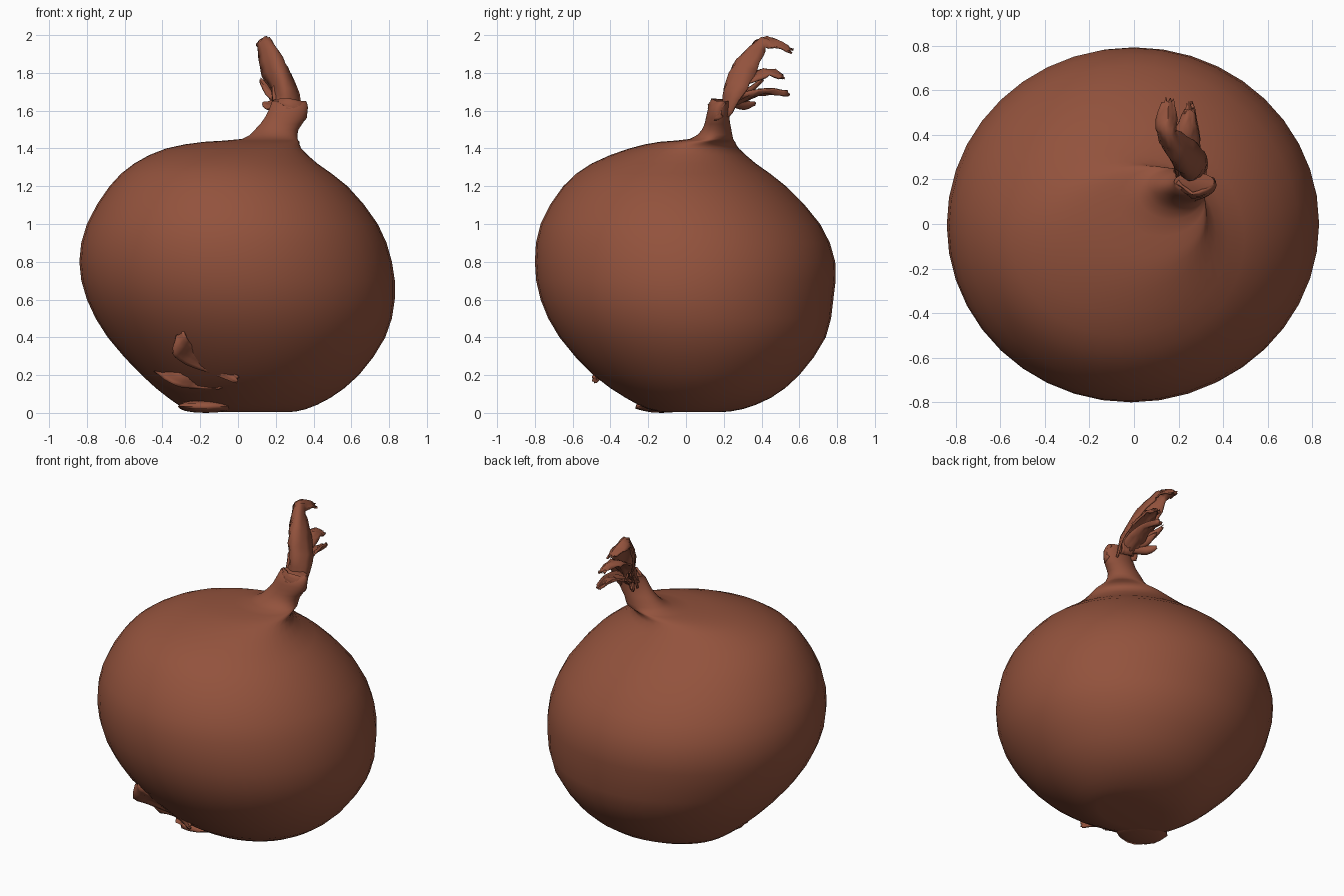
import bpy, bmesh, math, random
from mathutils import Vector

random.seed(4)
if "Cube" in bpy.data.objects:
    bpy.data.objects.remove(bpy.data.objects["Cube"], do_unlink=True)

SKIN = (0.29, 0.085, 0.046, 1)
mat = bpy.data.materials.new("onion_skin_brown")
mat.use_nodes = True
mat.diffuse_color = SKIN
bsdf = mat.node_tree.nodes["Principled BSDF"]
bsdf.inputs["Base Color"].default_value = SKIN
bsdf.inputs["Roughness"].default_value = 0.7


def finish(name, bm, angle):
    """Turn a bmesh into a smooth shaded object."""
    bmesh.ops.recalc_face_normals(bm, faces=bm.faces)
    mesh = bpy.data.meshes.new(name)
    bm.to_mesh(mesh)
    bm.free()
    mesh.materials.append(mat)
    ob = bpy.data.objects.new(name, mesh)
    bpy.context.collection.objects.link(ob)
    bpy.ops.object.select_all(action="DESELECT")
    bpy.context.view_layer.objects.active = ob
    ob.select_set(True)
    bpy.ops.object.shade_smooth_by_angle(angle=math.radians(angle))
    return ob


def spline(rows, steps):
    """Catmull-Rom through rows of equal length."""
    out = []
    for i in range(len(rows) - 1):
        a, b = rows[max(i - 1, 0)], rows[i]
        c, d = rows[i + 1], rows[min(i + 2, len(rows) - 1)]
        for k in range(steps):
            t = k / steps
            out.append([q + t / 2 * (r - p + t * (2*p - 5*q + 4*r - s + t * (3*(q - r) + s - p)))
                        for p, q, r, s in zip(a, b, c, d)])
    return out + [list(rows[-1])]


# Bulb and neck sections: height, x from, x to, y from, y to
sections = spline([
    (0.005, -0.16, 0.28, -0.12, 0.2),
    (0.02, -0.27, 0.36, -0.2, 0.3),
    (0.08, -0.37, 0.49, -0.32, 0.45),
    (0.2, -0.51, 0.64, -0.49, 0.6),
    (0.4, -0.69, 0.78, -0.67, 0.74),
    (0.6, -0.8, 0.83, -0.77, 0.78),
    (0.8, -0.84, 0.815, -0.8, 0.79),
    (1.0, -0.8, 0.74, -0.77, 0.71),
    (1.2, -0.68, 0.58, -0.65, 0.53),
    (1.32, -0.55, 0.42, -0.5, 0.37),
    (1.4, -0.38, 0.335, -0.3, 0.28),
    (1.435, -0.18, 0.325, -0.14, 0.26),
    (1.45, 0.02, 0.315, 0.02, 0.25),
    (1.5, 0.09, 0.32, 0.085, 0.24),
    (1.56, 0.14, 0.36, 0.105, 0.23),
    (1.62, 0.17, 0.37, 0.12, 0.23),
    (1.65, 0.18, 0.36, 0.15, 0.23)], 2)


def front_y(x, z):
    """Front surface of the bulb at a given x and height."""
    _, x0, x1, y0, y1 = min(sections, key=lambda s: abs(s[0] - z))
    u = (2 * x - x0 - x1) / (x1 - x0)
    return (y0 + y1) / 2 - (y1 - y0) / 2 * math.sqrt(max(0, 1 - u * u))


SEGMENTS = 40
bm = bmesh.new()
rings = []
for z, x0, x1, y0, y1 in sections:
    ring = []
    for k in range(SEGMENTS):
        a = math.tau * k / SEGMENTS
        ring.append(bm.verts.new(((x0 + x1) / 2 + (x1 - x0) / 2 * math.cos(a),
                                  (y0 + y1) / 2 + (y1 - y0) / 2 * math.sin(a), z)))
    rings.append(ring)
for low, high in zip(rings, rings[1:]):
    for k in range(SEGMENTS):
        n = (k + 1) % SEGMENTS
        bm.faces.new((low[k], low[n], high[n], high[k]))
bm.faces.new(rings[0])
bm.faces.new(rings[-1])
finish("bulb_and_neck", bm, 50)


def leaf(name, rows, side, rough=0.008, thick=0.012, across=8):
    """Cupped dry strip; each row is x, y, z, half width, cup depth."""
    side = Vector(side).normalized()
    path = spline(rows, 3)
    bm = bmesh.new()
    grid = []
    for i, (x, y, z, w, cup) in enumerate(path):
        ahead, back = path[min(i + 1, len(path) - 1)], path[max(i - 1, 0)]
        along = (Vector(ahead[:3]) - Vector(back[:3])).normalized()
        normal = side.cross(along).normalized()
        strip = []
        for k in range(across + 1):
            u = 2 * k / across - 1
            ragged = 1 + random.uniform(-6, 6) * rough * abs(u) ** 3
            p = Vector((x, y, z)) + side * w * u * ragged + normal * cup * u * u
            p += normal * random.uniform(-rough, rough)
            if i == len(path) - 1:
                p += along * random.uniform(-3, 1) * rough
            strip.append(bm.verts.new(p))
        grid.append(strip)
    for a, b in zip(grid, grid[1:]):
        for k in range(across):
            bm.faces.new((a[k], a[k + 1], b[k + 1], b[k]))
    ob = finish(name, bm, 60)
    shell = ob.modifiers.new("thickness", "SOLIDIFY")
    shell.thickness = thick
    shell.offset = 0


# Dried top: tall curled leaf bending to the back
leaf("tall_dry_leaf", [
    (0.25, 0.19, 1.58, 0.07, -0.04),
    (0.26, 0.2, 1.68, 0.07, -0.08),
    (0.23, 0.23, 1.8, 0.08, -0.12),
    (0.2, 0.3, 1.9, 0.07, -0.1),
    (0.155, 0.4, 1.985, 0.04, -0.06),
    (0.15, 0.48, 1.965, 0.045, -0.03),
    (0.155, 0.56, 1.92, 0.025, -0.01)], (1, 0, -0.15))
leaf("inner_dry_leaf", [
    (0.24, 0.24, 1.6, 0.05, 0.02),
    (0.24, 0.28, 1.7, 0.06, 0.02),
    (0.24, 0.35, 1.79, 0.06, -0.02),
    (0.24, 0.44, 1.82, 0.045, -0.03),
    (0.25, 0.52, 1.78, 0.02, -0.01)], (1, 0.1, -0.2))
leaf("low_dry_leaf", [
    (0.24, 0.21, 1.62, 0.05, 0.01),
    (0.25, 0.32, 1.66, 0.05, 0.02),
    (0.26, 0.42, 1.69, 0.035, 0.02),
    (0.25, 0.55, 1.685, 0.015, 0.01)], (1, 0, 0.3))
# Torn collar and small shreds
leaf("torn_collar", [
    (0.19, 0.18, 1.63, 0.03, 0.01),
    (0.26, 0.125, 1.63, 0.035, 0.01),
    (0.35, 0.15, 1.6, 0.05, 0.01),
    (0.36, 0.2, 1.6, 0.04, 0.01)], (0, 0.2, 1), 0.005)
for name, end in (("upper_shred", (0.115, 0.41, 1.77)), ("lower_shred", (0.13, 0.37, 1.64)),
                  ("middle_shred", (0.16, 0.4, 1.71))):
    start = Vector((0.24, 0.24, 1.65))
    mid = start.lerp(Vector(end), 0.6) - Vector((0, 0, 0.02))
    leaf(name, [(*start, 0.03, 0.01), (*mid, 0.025, 0.015), (*end, 0.008, 0)],
         (0.5, 0.3, 1), 0.005, 0.01, 4)


# Peeled skin flaps lying on the lower front
def peel(name, points, lift):
    rows = [(x, front_y(x, z) - lift * bump, z, w, 0)
            for x, z, w, bump in points]
    leaf(name, rows, (0.55, -0.25, 0.7), 0.006, 0.016, 6)


peel("upper_peel", [(-0.3, 0.43, 0.03, 0), (-0.31, 0.36, 0.06, 1),
                    (-0.25, 0.3, 0.05, 0.6), (-0.12, 0.24, 0.04, 0.3),
                    (0, 0.17, 0.02, 0)], 0.012)
peel("lower_peel", [(-0.42, 0.24, 0.03, 0.2), (-0.32, 0.19, 0.05, 1),
                    (-0.2, 0.16, 0.04, 0.8), (-0.08, 0.14, 0.02, 0)], 0.012)

# Root scar under the bulb
bm = bmesh.new()
bmesh.ops.create_uvsphere(bm, u_segments=16, v_segments=8, radius=1)
for v in bm.verts:
    j = 1 + random.uniform(-0.08, 0.08)
    v.co = Vector((-0.17 + v.co.x * 0.15 * j, -0.13 + v.co.y * 0.14 * j, 0.035 + v.co.z * 0.035))
finish("root_scar", bm, 60)
